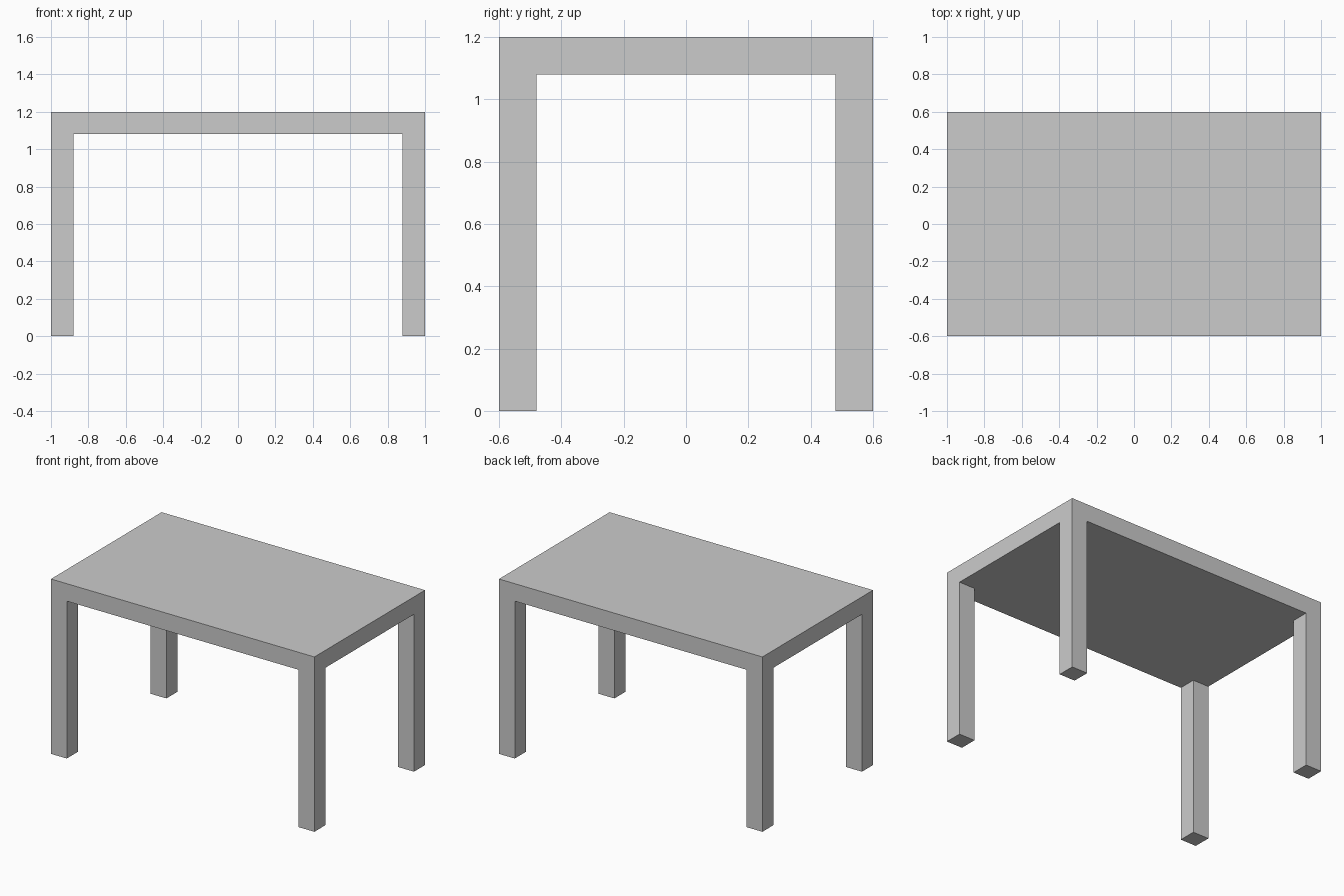
import bpy
import bmesh
from mathutils import Matrix, Vector

if "Cube" in bpy.data.objects:
    bpy.data.objects.remove(bpy.data.objects["Cube"])

LENGTH, DEPTH, HEIGHT = 2.0, 1.2, 1.2
THICK = 0.12   # slab thickness
LEG = 0.12     # square leg width

bm = bmesh.new()

# Table top slab
bmesh.ops.create_cube(
    bm, size=1.0,
    matrix=Matrix.Translation((0, 0, HEIGHT - THICK / 2))
    @ Matrix.Diagonal((LENGTH, DEPTH, THICK, 1)))

# Cut lines that mark out the leg footprints
for axis, half in ((Vector((1, 0, 0)), LENGTH / 2), (Vector((0, 1, 0)), DEPTH / 2)):
    for side in (-1, 1):
        bmesh.ops.bisect_plane(
            bm, geom=bm.verts[:] + bm.edges[:] + bm.faces[:],
            plane_co=axis * side * (half - LEG), plane_no=axis)

# Legs: pull the four corner faces of the underside down to the floor
bm.normal_update()
corners = []
for f in bm.faces:
    c = f.calc_center_median()
    if f.normal.z < -0.9 and abs(c.x) > LENGTH / 2 - LEG and abs(c.y) > DEPTH / 2 - LEG:
        corners.append(f)
feet = bmesh.ops.extrude_discrete_faces(bm, faces=corners)["faces"]
for v in {v for f in feet for v in f.verts}:
    v.co.z = 0.0

bmesh.ops.recalc_face_normals(bm, faces=bm.faces[:])

mesh = bpy.data.meshes.new("table")
bm.to_mesh(mesh)
bm.free()
bpy.context.collection.objects.link(bpy.data.objects.new("table", mesh))
